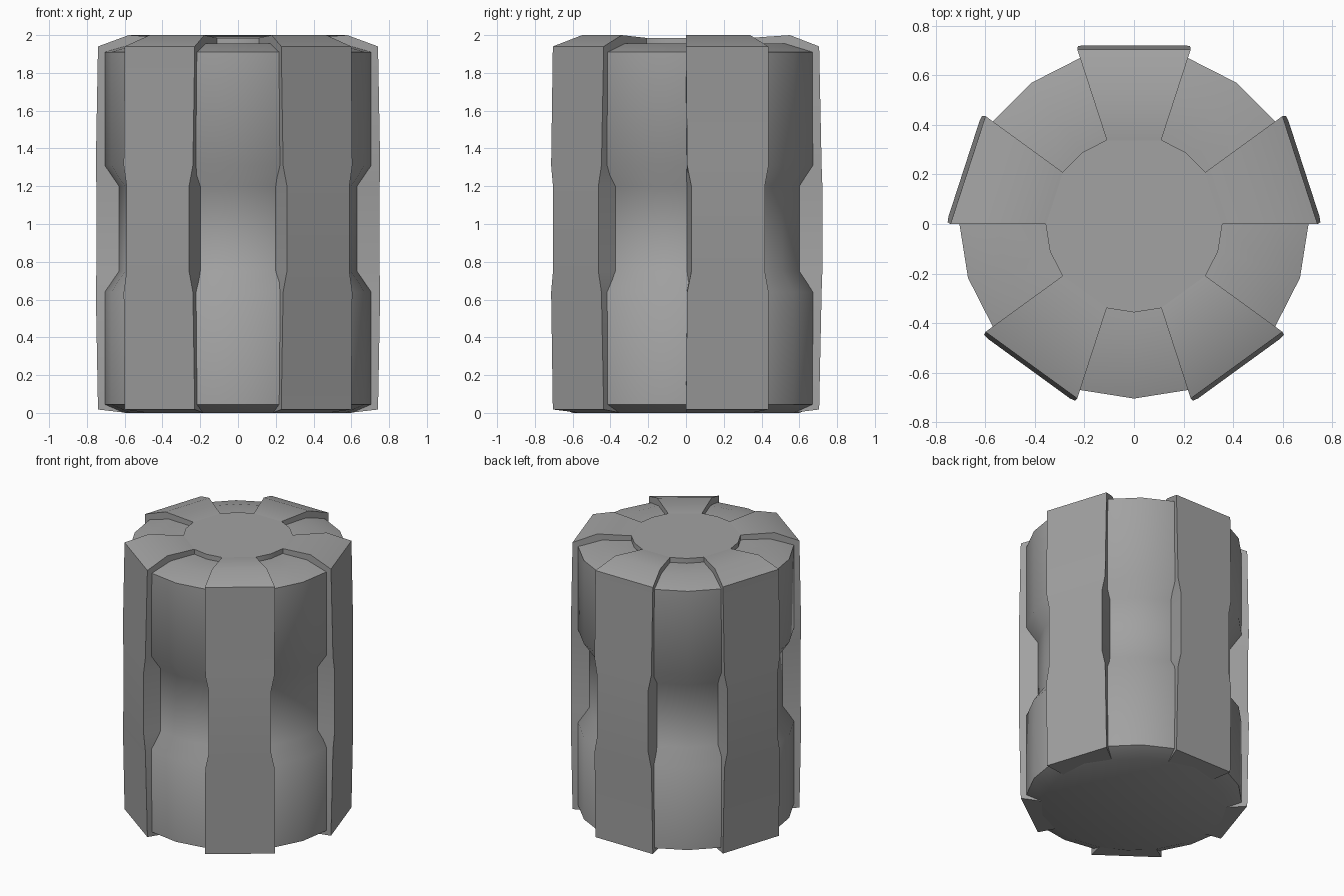
import bpy, bmesh
from math import sin, cos, tan, radians, pi

cube = bpy.data.objects.get("Cube")
if cube:
    bpy.data.objects.remove(cube, do_unlink=True)

grey = bpy.data.materials.new("plain grey")
grey.use_nodes = True
colour = (0.36, 0.36, 0.36, 1)
grey.diffuse_color = colour
grey.node_tree.nodes["Principled BSDF"].inputs["Base Color"].default_value = colour


def finish(bm, name):
    bmesh.ops.recalc_face_normals(bm, faces=bm.faces)
    mesh = bpy.data.meshes.new(name)
    bm.to_mesh(mesh)
    bm.free()
    mesh.materials.append(grey)
    obj = bpy.data.objects.new(name, mesh)
    bpy.context.collection.objects.link(obj)
    bpy.ops.object.select_all(action="DESELECT")
    obj.select_set(True)
    bpy.context.view_layer.objects.active = obj
    bpy.ops.object.shade_smooth_by_angle(angle=radians(40))
    return obj


# Waisted core: radius and height, turned with twenty sides
SIDES = 20
profile = [(0.60, 0), (0.705, 0.045), (0.705, 0.64), (0.63, 0.75),
           (0.63, 1.2), (0.705, 1.31), (0.705, 1.91), (0.55, 1.955),
           (0.357, 1.95), (0.357, 1.985)]
bm = bmesh.new()
rings = [[bm.verts.new((r * cos(2 * pi * i / SIDES), r * sin(2 * pi * i / SIDES), z))
          for i in range(SIDES)] for r, z in profile]
for low, high in zip(rings, rings[1:]):
    for i in range(SIDES):
        j = (i + 1) % SIDES
        bm.faces.new((low[i], low[j], high[j], high[i]))
bm.faces.new(rings[0])
bm.faces.new(rings[-1])
finish(bm, "core")

# Rib section: distance from the axis, height, half angle,
# then the distance and height of the hidden edge inside the core
rib = [(0.56, 0.0, 18, 0.50, 0.1), (0.705, 0.018, 18, 0.57, 0.1),
       (0.718, 0.64, 17.5, 0.57, 0.64), (0.722, 0.75, 15.8, 0.57, 0.75),
       (0.722, 1.2, 15.8, 0.57, 1.2), (0.718, 1.31, 17.5, 0.57, 1.31),
       (0.705, 1.94, 18, 0.57, 1.85), (0.55, 2.0, 18, 0.50, 1.85),
       (0.338, 1.985, 18, 0.32, 1.85)]


def build_rib(name, angle):
    bm = bmesh.new()
    rows = []
    for d, z, half, d_in, z_in in rib:
        w, w_in = d * tan(radians(half)), d_in * tan(radians(18))
        rows.append([bm.verts.new(p) for p in
                     ((d_in, -w_in, z_in), (d, -w, z), (d, w, z), (d_in, w_in, z_in))])
    for a, b in zip(rows, rows[1:]):
        for i in range(4):
            j = (i + 1) % 4
            bm.faces.new((a[i], a[j], b[j], b[i]))
    bm.faces.new(rows[0])
    bm.faces.new(rows[-1])
    obj = finish(bm, name)
    obj.rotation_euler.z = angle


for n in range(5):
    build_rib(f"rib_{n + 1}", radians(90 + 72 * n))
